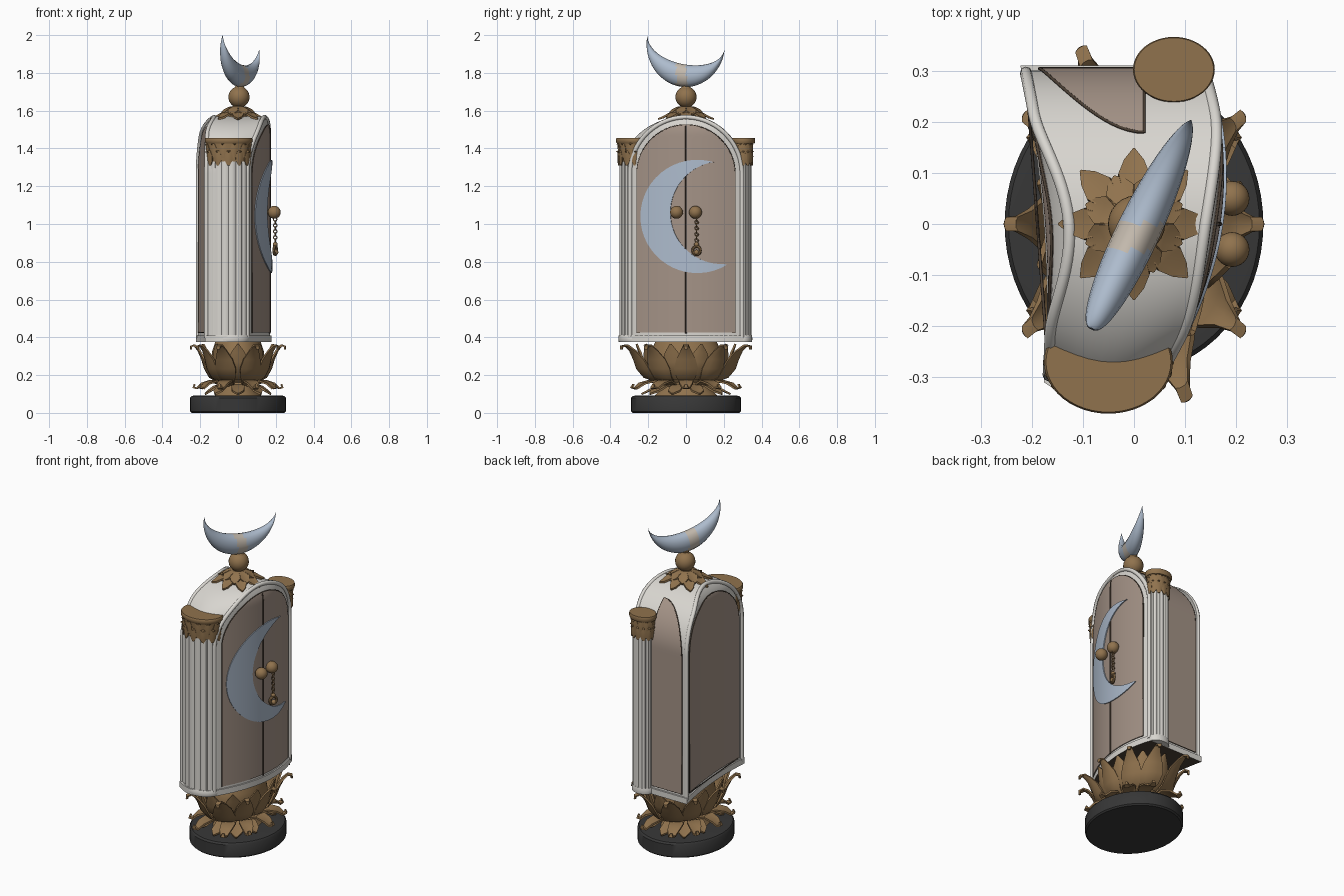
import bpy, bmesh, math
from math import sin, cos, pi, radians
from mathutils import Vector

cube = bpy.data.objects.get("Cube")
if cube:
    bpy.data.objects.remove(cube, do_unlink=True)


def material(name, *rgb):
    m = bpy.data.materials.new(name)
    m.use_nodes = True
    m.diffuse_color = (*rgb, 1)
    m.node_tree.nodes["Principled BSDF"].inputs["Base Color"].default_value = (*rgb, 1)
    return m


IVORY = material("ivory", .69, .67, .63)
TAN = material("tan panel", .37, .29, .24)
GOLD = material("old gold", .28, .17, .075)
BLACK = material("charcoal", .038, .038, .038)
BLUE = material("pale blue", .42, .5, .61)
BEIGE = material("beige", .55, .49, .42)
BROWN = material("dark brown", .07, .05, .035)


def finish(obj, mat, thick=0):
    obj.data.materials.append(mat)
    bpy.ops.object.select_all(action='DESELECT')
    obj.select_set(True)
    bpy.context.view_layer.objects.active = obj
    if thick:
        mod = obj.modifiers.new("thickness", 'SOLIDIFY')
        mod.thickness, mod.offset = thick, 0
        bpy.ops.object.modifier_apply(modifier=mod.name)
    bpy.ops.object.shade_smooth_by_angle(angle=radians(40))
    return obj


def grids(name, sheets, mat, closed=False, thick=0):
    """Skin each list of point rows; closed rows become a capped loft."""
    bm = bmesh.new()
    for rows in sheets:
        vs = [[bm.verts.new(p) for p in row] for row in rows]
        n = len(vs[0])
        for a, b in zip(vs, vs[1:]):
            for i in range(n if closed else n - 1):
                j = (i + 1) % n
                bm.faces.new((a[i], a[j], b[j], b[i]))
        if closed:
            bm.faces.new(vs[0])
            bm.faces.new(vs[-1])
    bmesh.ops.recalc_face_normals(bm, faces=bm.faces)
    me = bpy.data.meshes.new(name)
    bm.to_mesh(me)
    bm.free()
    obj = bpy.data.objects.new(name, me)
    bpy.context.collection.objects.link(obj)
    return finish(obj, mat, thick)


def turned(name, cx, cy, rx, ry, profile, mat, n=48, flute=0):
    """Elliptical turning from (radius factor, height) pairs."""
    return grids(name, [[[(cx + rx * r * k * cos(a), cy + ry * r * k * sin(a), z)
                 for a, k in ((2 * pi * i / n, 1 - flute * (i % 4 == 0)) for i in range(n))]
                 for r, z in profile]], mat, closed=True)


def petals(name, cx, cy, rx, ry, n, phase, path, cup=.25, square=1):
    """Whorl of cupped leaves; path holds (radius factor, height, half width)."""
    sheets = []
    for i in range(n):
        a = 2 * pi * (i + phase) / n
        c = math.copysign(abs(cos(a)) ** square, cos(a))
        side = Vector((-sin(a) * rx, c * ry, 0)).normalized()
        out = Vector((side.y, -side.x, 0))
        sheets.append([[Vector((cx + c * rx * r, cy + sin(a) * ry * r, z))
                        + side * w * t - out * cup * w * t * t
                        for t in (-1, -.5, 0, .5, 1)] for r, z, w in path])
    return grids(name, sheets, GOLD, thick=.01)


def tube(name, points, radius, mat, cyclic=False):
    cu = bpy.data.curves.new(name, 'CURVE')
    cu.dimensions, cu.bevel_depth, cu.bevel_resolution = '3D', radius, 2
    cu.use_fill_caps = True
    sp = cu.splines.new('POLY')
    sp.points.add(len(points) - 1)
    for p, co in zip(sp.points, points):
        p.co = (*co, 1)
    sp.use_cyclic_u = cyclic
    obj = bpy.data.objects.new(name, cu)
    bpy.context.collection.objects.link(obj)
    cu.materials.append(mat)


def ball(name, loc, r):
    bpy.ops.mesh.primitive_uv_sphere_add(segments=24, ring_count=16, radius=r, location=loc)
    bpy.context.object.name = name
    finish(bpy.context.object, GOLD)


def ring(name, loc, r, thick, rot):
    bpy.ops.mesh.primitive_torus_add(location=loc, rotation=rot, major_radius=r,
                                     minor_radius=thick, major_segments=16, minor_segments=8)
    bpy.context.object.name = name
    finish(bpy.context.object, GOLD)


# Cabinet shape: bowed front, hollow rear, vaulted top
SPRING, VAULT = 1.27, .3


def pull(z):
    return max(0, (z - 1.47) / .1) ** 2


def bow(y, z=1, off=0):
    return Vector((.163 + .15 * y - .8 * y * y - .025 * pull(z) + off, y, z))


def rear(y, z=1, off=0):
    return Vector((-.168 - .075 * y - .24 * y * y + .045 * pull(z) - off, y, z))


arch = [(VAULT, .4)] + [(VAULT * cos(radians(d)), SPRING + VAULT * sin(radians(d)))
                        for d in range(0, 90, 4)]
steps = [i / 12 - 1 for i in range(25)]


def outline(h, z, off=0):
    swell = [rear(-h, z, off).lerp(bow(-h, z, off), t / 10)
             - Vector((0, .045 * sin(pi * t / 10) * h / VAULT, 0)) for t in range(1, 10)]
    return ([bow(u * h, z, off) for u in steps] +
            [rear(-u * h, z, off) for u in steps] + swell)


grids("cabinet_body", [[outline(h, z) for h, z in arch]], IVORY, closed=True)
floor = grids("cabinet_floor", [[outline(VAULT + .01, z, .008) for z in (.375, .41)]],
              IVORY, closed=True)
floor.data.materials.append(BROWN)
for p in floor.data.polygons:
    p.material_index = int(p.normal.z < -.9)

# Corner mouldings that follow the arch of each long wall
for name, wall in (("front_arch_moulding", bow), ("rear_arch_moulding", rear)):
    half = [(h - .004, z - .004) for h, z in arch]
    tube(name, [wall(-h, z) for h, z in half] + [wall(h, z) for h, z in reversed(half)],
         .012, IVORY)


# Arched panels with a thin dark edge
def panel(name, wall, half, spring, rise):
    shape = [(half, .425)] + [(half * cos(t), spring + rise * sin(t))
                              for t in (pi / 2 * i / 20 for i in range(21))]
    grids(name, [[[wall(u * h, z, .003) for u in steps] for h, z in shape]], TAN, thick=.006)
    edge = [wall(-h, z, .004) for h, z in shape] + [wall(h, z, .004) for h, z in reversed(shape)]
    tube(name + "_edge", edge, .003, BROWN, cyclic=True)


def side_wall(x, z, off):
    """Half arch whose straight edge meets the left column."""
    rise = max(0, z - SPRING)
    width = .1025 * math.sqrt(max(0, 1 - (max(0, z - 1.25) / .265) ** 2))
    return Vector((x + .02 - width, math.sqrt((VAULT + off) ** 2 - rise ** 2), z))


panel("door_panel", bow, .26, 1.265, .26)
panel("rear_panel", rear, .265, 1.265, .25)
panel("side_panel", side_wall, .1025, 1.25, .265)
tube("door_seam", [bow(0, z, .006) for z in (.42, 1.3, 1.47, 1.5, 1.52)], .004, BROWN)

# Crescent plate on the doors
rows = []
for i in range(33):
    t = i / 32
    a, b = radians(72.8 + 228.3 * t), radians(98.4 + 174.6 * t)
    outer = Vector((.06 + .3 * cos(a), 1.04 + .3 * sin(a)))
    inner = Vector((.19 + .272 * cos(b), 1.06 + .272 * sin(b)))
    rows.append([bow(p.x, p.y, .008) for p in (outer.lerp(inner, k / 6) for k in range(7))])
grids("door_crescent", [rows], BLUE, thick=.007)

# Door knobs, chain and hanging clasp
for name, y in (("right_knob", -.05), ("left_knob", .05)):
    ball(name, (.192, y, 1.062), .034)
    tube(name + "_stem", [bow(y, 1.062), (.192, y, 1.062)], .012, GOLD)
for i in range(8):
    ring("chain_link", (.197, .056, 1.025 - .016 * i), .009, .003, (pi / 2, 0, pi / 2 * (i % 2)))
ring("clasp_ring", (.197, .056, .86), .022, .008, (pi / 2, 0, pi / 2.6))
ball("clasp_top", (.197, .056, .892), .013)
ball("clasp_drop", (.2, .056, .85), .014)

# Fluted columns with leafy capitals
for name, cx, cy, rx, ry in (("right_column", -.05, -.27, .108, .083),
                             ("left_column", .078, .302, .062, .046)):
    turned(name + "_shaft", cx, cy, rx, ry, [(1, .39), (1, 1.34)], IVORY, 64, flute=.07)
    turned(name + "_plinth", cx, cy, rx, ry,
           [(1.03, .376), (1.06, .385), (1.06, .4), (1.01, .412)], IVORY)
    turned(name + "_bell", cx, cy, rx, ry,
           [(1, 1.33), (1.02, 1.36), (1.08, 1.41), (1.12, 1.435)], GOLD)
    turned(name + "_cap", cx, cy, rx + .018, ry + .018,
           [(.94, 1.425), (1, 1.435), (1, 1.45), (.97, 1.456)], GOLD)
    for k, z in enumerate((1.31, 1.35)):
        petals(name + "_leaves", cx, cy, rx, ry, 12, k / 2,
               [(1.03, z, .004), (1.05, z + .025, .018), (1.07, z + .05, .02),
                (1.11, z + .075, .013), (1.15, z + .07, .003)])

# Dark oval foot
turned("base", 0, 0, .253, .29, [(.97, 0), (1, .008), (1, .08), (.97, .09), (.9, .092)], BLACK, 64)

# Lotus stand: core, spreading lower leaves, cupped petals, upright buds
turned("lotus_core", 0, 0, .17, .23,
       [(.75, .085), (.6, .12), (.5, .16), (.72, .2), (.86, .26), (.8, .33), (.7, .38)], GOLD)
petals("lotus_lower_leaves", 0, 0, .235, .3, 10, 0,
       [(.4, .15, .025), (.6, .17, .04), (.8, .155, .034), (.92, .13, .02),
        (1, .135, .012), (.97, .152, .006)], cup=-.2, square=.75)
petals("lotus_foot_leaves", 0, 0, .18, .235, 10, .5,
       [(.4, .15, .02), (.65, .14, .035), (.85, .115, .032), (1, .1, .004)],
       cup=-.2, square=.75)
petals("lotus_petals", 0, 0, .25, .36, 10, 0,
       [(.42, .165, .025), (.6, .19, .05), (.7, .235, .062), (.76, .285, .05),
        (.84, .33, .028), (.93, .358, .015), (1, .352, .012), (1, .335, .006)], square=.75)
petals("lotus_buds", 0, 0, .2, .27, 10, .5,
       [(.6, .18, .03), (.8, .22, .055), (.88, .27, .055), (.92, .32, .035), (.97, .365, .004)])

# Roof rosette and finial ball
for k, (reach, z) in enumerate(((.147, 1.568), (.1, 1.59))):
    petals("roof_leaves", 0, 0, reach, reach, 8, k / 2,
           [(.15, z + .03, .01), (.4, z + .025, .022), (.62, z + .012, .031),
            (.82, z - .004, .02), (1, z - .012, .002)], cup=-.2)
turned("finial_neck", 0, 0, .045, .045, [(1.3, 1.55), (1, 1.59), (.6, 1.63), (.6, 1.66)], GOLD, 24)
ball("finial_ball", (.005, 0, 1.672), .056)
turned("finial_tip", .008, 0, .03, .03, [(1, 1.715), (.7, 1.73), (.9, 1.745)], GOLD, 24)

# Lens-shaped crescent finial, turned and tilted
along, across = Vector((.43, .903, 0)), Vector((.903, -.43, 0))
tilt, rows = radians(10), []
for i in range(49):
    t = pi * i / 48
    w = max(sin(t), .02)
    loop = []
    for k in range(16):
        q = 2 * pi * k / 16
        s, z = -.2285 * cos(t), -.175 * sin(t) + .06 * w * cos(q)
        loop.append(along * (s * cos(tilt) + z * sin(tilt)) + across * .043 * w * sin(q)
                    + Vector((.015, 0, 1.96 + z * cos(tilt) - s * sin(tilt))))
    rows.append(loop)
moon = grids("finial_crescent", [rows], BLUE, closed=True)
moon.data.materials.append(BEIGE)
for p in moon.data.polygons:
    p.material_index = int(abs(p.center.y + .025) < .028)
